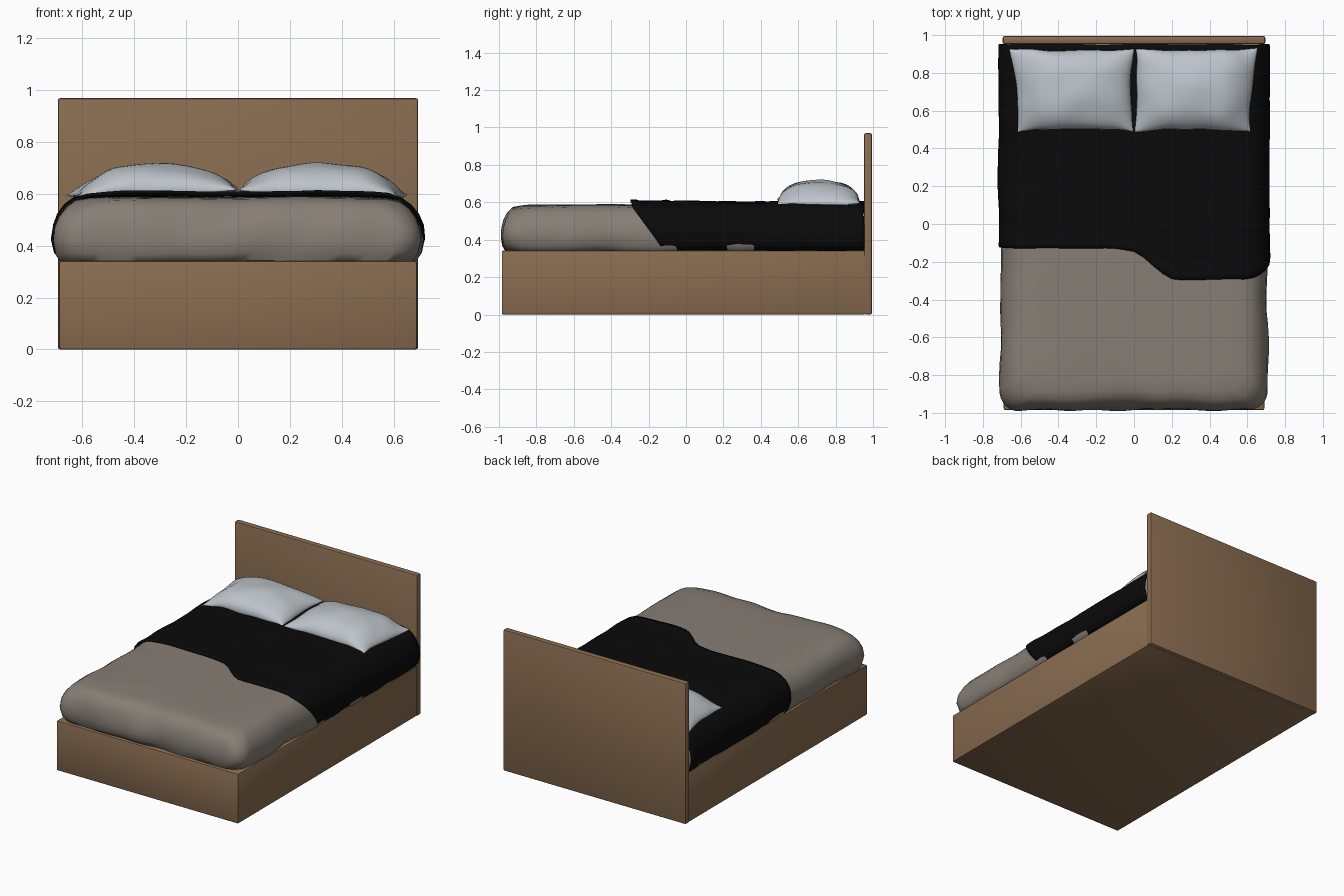
import bpy, bmesh, math
from mathutils import Vector, noise

cube = bpy.data.objects.get("Cube")
if cube:
    bpy.data.objects.remove(cube, do_unlink=True)


def material(name, r, g, b):
    m = bpy.data.materials.new(name)
    m.use_nodes = True
    m.diffuse_color = (r, g, b, 1)
    bsdf = next(n for n in m.node_tree.nodes if n.type == 'BSDF_PRINCIPLED')
    bsdf.inputs["Base Color"].default_value = (r, g, b, 1)
    bsdf.inputs["Roughness"].default_value = 0.8
    return m


WOOD = material("warm wood", 0.25, 0.15, 0.08)
LINEN = material("grey linen", 0.24, 0.21, 0.18)
BLACK = material("black wool", 0.003, 0.003, 0.003)
WHITE = material("pale cotton", 0.51, 0.55, 0.59)


def finish(bm, name, mat, angle=40):
    bmesh.ops.recalc_face_normals(bm, faces=bm.faces)
    mesh = bpy.data.meshes.new(name)
    bm.to_mesh(mesh)
    bm.free()
    obj = bpy.data.objects.new(name, mesh)
    bpy.context.collection.objects.link(obj)
    mesh.materials.append(mat)
    bpy.ops.object.select_all(action='DESELECT')
    obj.select_set(True)
    bpy.context.view_layer.objects.active = obj
    bpy.ops.object.shade_smooth_by_angle(angle=math.radians(angle))
    return obj


def box(name, lo, hi, mat, bevel):
    bm = bmesh.new()
    bmesh.ops.create_cube(bm, size=1)
    for v in bm.verts:
        v.co = Vector([(a + b) / 2 + c * (b - a) for a, b, c in zip(lo, hi, v.co)])
    bmesh.ops.bevel(bm, geom=bm.edges[:], offset=bevel, segments=2, profile=0.5, affect='EDGES')
    return finish(bm, name, mat)


def skin(bm, rows, closed=False):
    """Join equal rows of vertices with quads."""
    for a, b in zip(rows, rows[1:]):
        n = len(a)
        for i in range(n if closed else n - 1):
            j = (i + 1) % n
            bm.faces.new((a[i], a[j], b[j], b[i]))


def wrinkle(p, size, amount):
    return Vector(p) + noise.noise_vector(Vector(p) * size) * amount


def smoothstep(a, b, x):
    t = min(max((x - a) / (b - a), 0), 1)
    return t * t * (3 - 2 * t)


# Bed frame and headboard
box("bed_base", (-0.69, -0.985, 0), (0.69, 0.96, 0.342), WOOD, 0.008)
box("headboard", (-0.695, 0.952, 0), (0.695, 0.995, 0.97), WOOD, 0.01)

# Shared side profile of the bedding: height and inset from the widest outline
PROFILE = [(0.335, 0.035), (0.37, 0.012), (0.42, 0), (0.47, 0.006), (0.51, 0.022),
           (0.545, 0.048), (0.57, 0.082), (0.582, 0.13), (0.587, 0.2)]


def outline(inset, z, half_x=0.708, front=-0.985, back=0.94, radius=0.1, steps=8, side=24):
    """Rounded rectangle, evenly divided along its straight sides."""
    hx, y0, y1 = half_x - inset, front + inset * 0.8, back - inset * 0.1
    corners = []
    for k, (cx, cy) in enumerate([(hx, y1), (-hx, y1), (-hx, y0), (hx, y0)]):
        ox = cx - math.copysign(radius, cx)
        oy = cy - (radius if cy == y1 else -radius)
        for s in range(steps + 1):
            a = math.pi / 2 * (k + s / steps)
            corners.append(Vector((ox + radius * math.cos(a), oy + radius * math.sin(a), z)))
    pts = []
    for i, p in enumerate(corners):
        pts.append(p)
        if i % (steps + 1) == steps:
            q = corners[(i + 1) % len(corners)]
            pts += [p.lerp(q, s / side) for s in range(1, side)]
    return pts


# Duvet: stacked outlines drawing in towards a nearly flat top
bm = bmesh.new()
rings = []
for z, inset in PROFILE + [(0.588, 0.35), (0.588, 0.5)]:
    amount = 0.014 if z < 0.58 else 0.004
    rings.append([bm.verts.new(wrinkle(p, 5, amount)) for p in outline(inset, z)])
skin(bm, rings, closed=True)
bm.faces.new(rings[0])
bm.faces.new(rings[-1])
finish(bm, "duvet", LINEN, 60)

# Blanket: sheet draped across the duvet, with a folded back corner
section = [(-0.712 + i, z + 0.008) for z, i in PROFILE]
section += [(-0.5 + s / 20, 0.597) for s in range(1, 20)]
section += [(0.712 - i, z + 0.008) for z, i in reversed(PROFILE)]


def blanket_edge(x, z):
    drop = smoothstep(0.59, 0.35, z)
    if x < 0:
        return -0.13 + 0.02 * drop - 0.01 * smoothstep(-0.12, 0, x)
    return -0.14 - 0.155 * smoothstep(-0.03, 0.22, x) + 0.175 * (0.59 - min(z, 0.59)) / 0.24


bm = bmesh.new()
rows = []
for k in range(41):
    t = k / 40
    row = []
    for x, z in section:
        y0 = blanket_edge(x, z)
        p = wrinkle((x, y0 + (0.952 - y0) * t, z), 6, 0.007)
        p.y = min(p.y, 0.953)
        if k < 2 and z > 0.58:
            p.z += 0.008
        row.append(bm.verts.new(p))
    rows.append(row)
skin(bm, rows)
blanket = finish(bm, "blanket", BLACK, 60)
mod = blanket.modifiers.new("cloth thickness", 'SOLIDIFY')
mod.thickness = 0.012
mod.offset = 0


# Pillows: domed cushions with pinched seams and drawn-out corners
def pillow(name, side, n=28):
    bm = bmesh.new()
    for top in (True, False):
        rows = []
        for j in range(n + 1):
            v = math.sin(math.pi * (j / n - 0.5))
            row = []
            for i in range(n + 1):
                u = math.sin(math.pi * (i / n - 0.5))
                outer = 0.635 + 0.02 * v
                x = 0.004 + (outer - 0.004) * (u + 1) / 2 - 0.012 * u * (1 - v * v)
                y = 0.71 + 0.22 * v - 0.012 * v * (1 - u * u)
                puff = (max(1 - u * u, 0) ** 0.55) * (max(1 - v * v, 0) ** 0.45)
                seam = 0.612 - 0.02 * smoothstep(0.5, 1, u)
                z = seam + (0.108 * puff if top else -0.03 * puff)
                p = Vector((x * side, y, z))
                row.append(bm.verts.new(wrinkle(p, 7, 0.009)))
            rows.append(row)
        skin(bm, rows)
    bmesh.ops.remove_doubles(bm, verts=bm.verts[:], dist=0.0001)
    finish(bm, name, WHITE, 70)


pillow("left_pillow", 1)
pillow("right_pillow", -1)
